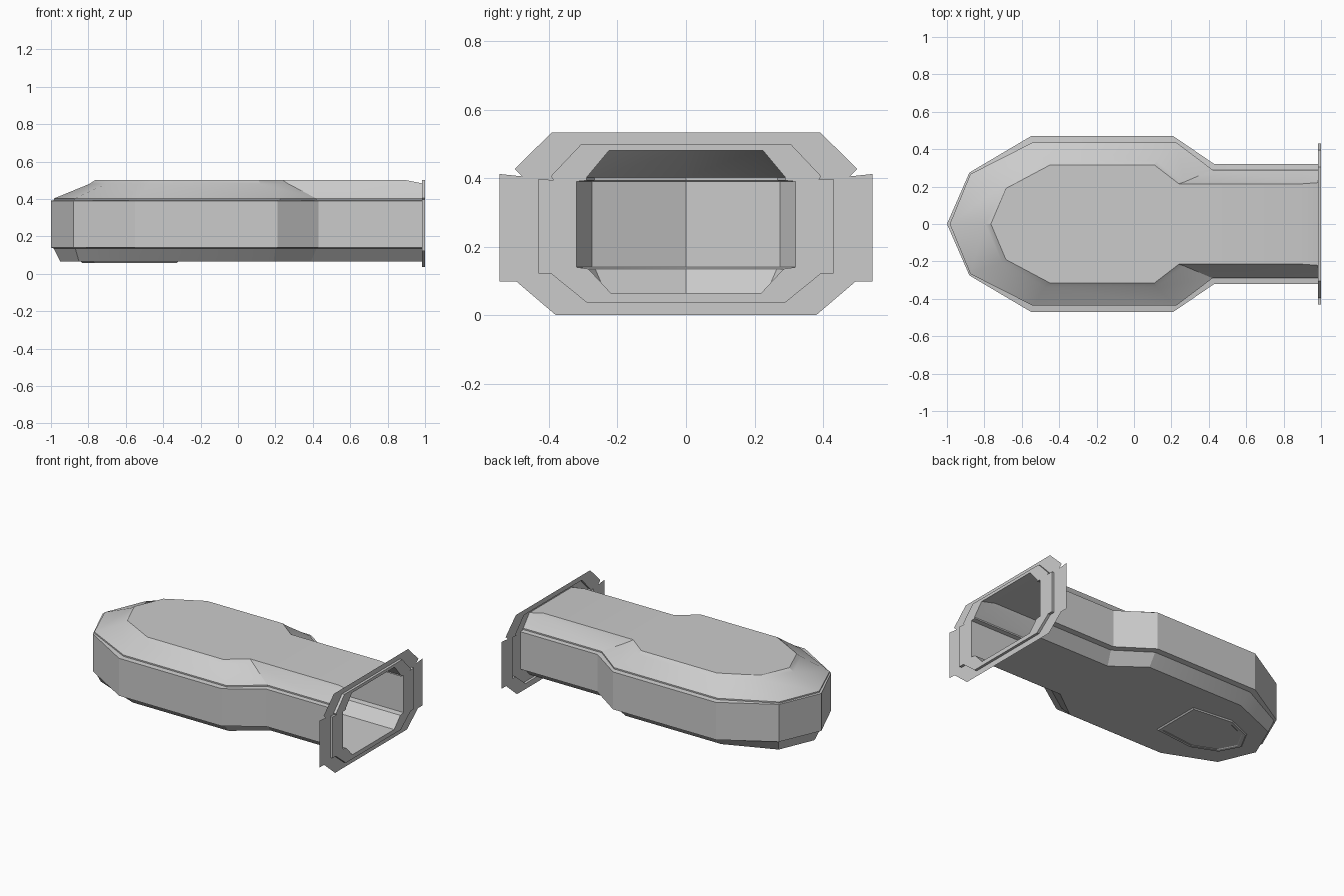
import bpy, bmesh

if "Cube" in bpy.data.objects:
    bpy.data.objects.remove(bpy.data.objects["Cube"])


def make_object(name, bm):
    bmesh.ops.recalc_face_normals(bm, faces=bm.faces)
    mesh = bpy.data.meshes.new(name)
    bm.to_mesh(mesh)
    bm.free()
    obj = bpy.data.objects.new(name, mesh)
    bpy.context.collection.objects.link(obj)
    return obj


def mirrored(half):
    """Full plan outline from a half outline that starts on the centre line."""
    return [(x, -y) for x, y in reversed(half[1:])] + list(half)


def bridge(bm, a, b, closed=False):
    n = len(a)
    for i in range(n if closed else n - 1):
        j = (i + 1) % n
        bm.faces.new((a[i], a[j], b[j], b[i]))


# Half plan outlines, nose to open end
floor_edge = [(-.95, 0), (-.85, .235), (-.52, .37), (.19, .37), (.39, .22), (.9, .22), (1, .22)]
low_lip = [(-.985, 0), (-.87, .265), (-.54, .435), (.2, .435), (.42, .285), (.9, .285), (1, .285)]
side = [(-1, 0), (-.88, .275), (-.55, .47), (.21, .47), (.43, .32), (.9, .32), (1, .32)]
high_lip = [(-.985, 0), (-.875, .267), (-.54, .437), (.225, .437), (.42, .29), (.9, .29), (1, .29)]
shoulder = [(-.795, 0), (-.705, .205), (-.475, .337), (.12, .337), (.27, .225), (.9, .225), (1, .225)]
panel = [(-.765, 0), (-.685, .19), (-.45, .315), (.11, .315), (.24, .215), (.9, .215), (1, .222)]

# Hollow body shell, open at the flange end
levels = [(floor_edge, .065), (low_lip, .135), (side, .14), (side, .39),
          (high_lip, .393), (high_lip, .402), (shoulder, .48), (panel, .5)]
bm = bmesh.new()
rings = []
for half, z in levels:
    rings.append([bm.verts.new((x, y, .48 if half is panel and x > .95 else z))
                  for x, y in mirrored(half)])
for a, b in zip(rings, rings[1:]):
    bridge(bm, a, b)
bm.faces.new(rings[0])
top = rings[-1]
bm.faces.new(top[1:-1])
bm.faces.new((top[0], top[1], top[-2], top[-1]))
body = make_object("body_shell", bm)

# Shallow hatch under the nose
hatch = [(-.84, 0), (-.77, .13), (-.6, .2), (-.32, .17)]
bm = bmesh.new()
rings = []
for s, z in ((1, .065), (.97, .057), (.88, .057), (.86, .06)):
    rings.append([bm.verts.new((-.58 + (x + .58) * s, y * s, z)) for x, y in mirrored(hatch)])
for a, b in zip(rings, rings[1:]):
    bridge(bm, a, b, True)
bm.faces.new(rings[-1])
make_object("bottom_hatch", bm)

# Stepped end flange: thin outer plate, step, raised ring around the opening
plate = [(.392, .533), (.5, .427), (.478, .405), (.545, .412), (.545, .098), (.495, .098), (.38, 0)]
step = [(.305, .5), (.395, .405), (.385, .393), (.43, .397), (.43, .122), (.395, .122), (.29, .037)]
hole = [(.225, .48), (.29, .402), (.29, .393), (.32, .39), (.32, .14), (.285, .135), (.22, .065)]
bm = bmesh.new()
rings = []
for half, x in ((plate, .983), (step, .983), (step, 1), (hole, 1)):
    full = half + [(-y, z) for y, z in reversed(half)]
    rings.append([bm.verts.new((x, y, z)) for y, z in full])
for a, b in zip(rings, rings[1:]):
    bridge(bm, a, b, True)
make_object("end_flange", bm)

# Soft shading around the nose, crisp panel edges
bpy.ops.object.select_all(action='DESELECT')
body.select_set(True)
bpy.context.view_layer.objects.active = body
bpy.ops.object.shade_smooth_by_angle(angle=.4)
